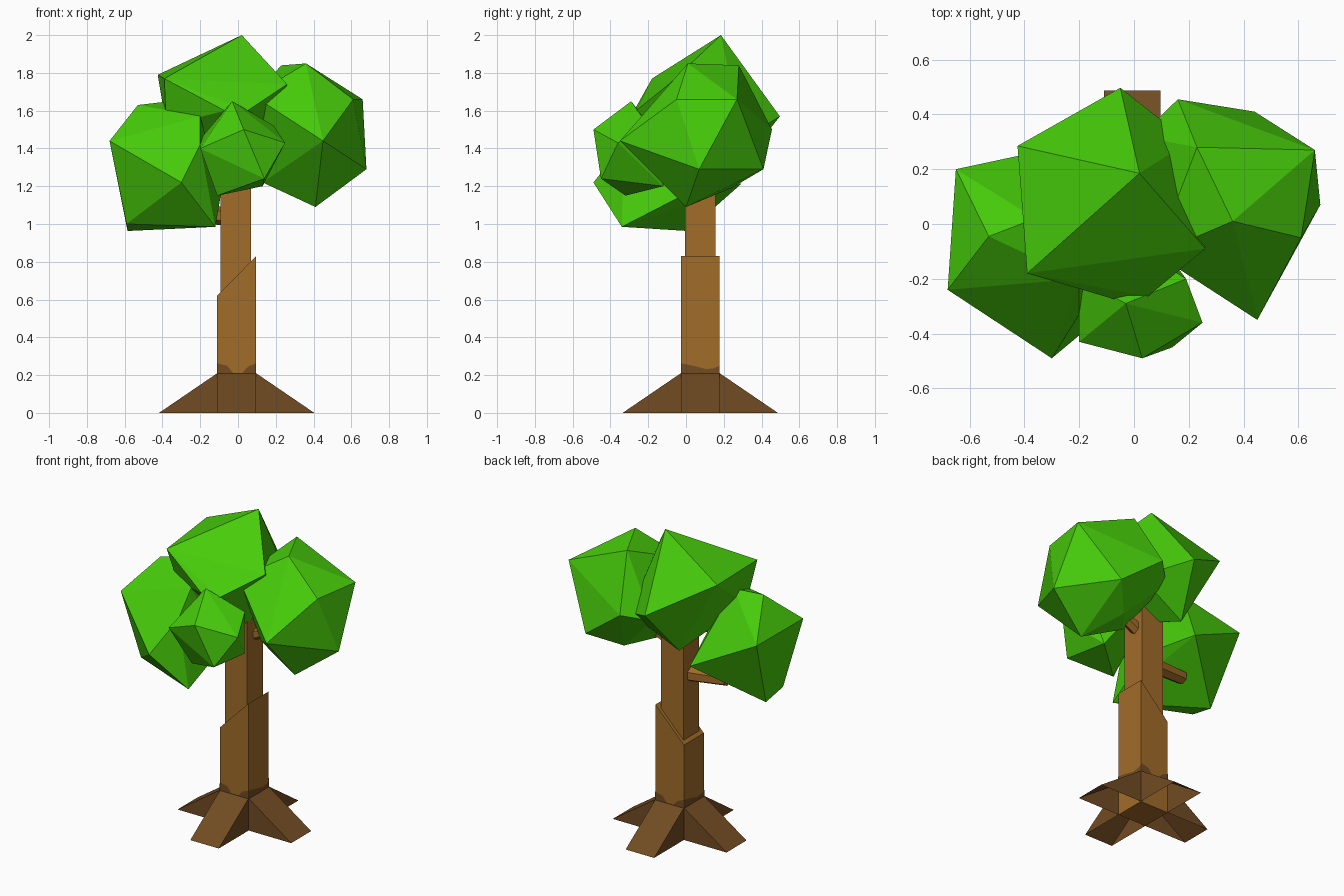
import bpy, bmesh, math
from mathutils import Vector, Matrix

if "Cube" in bpy.data.objects:
    bpy.data.objects.remove(bpy.data.objects["Cube"])


def material(name, rgb):
    m = bpy.data.materials.new(name)
    m.diffuse_color = (*rgb, 1)
    m.use_nodes = True
    m.node_tree.nodes["Principled BSDF"].inputs["Base Color"].default_value = m.diffuse_color
    return m


LEAF = material("leaf green", (0.062, 0.60, 0.003))
BARK = material("bark brown", (0.36, 0.150, 0.022))
ROOT = material("root brown", (0.165, 0.070, 0.016))

CX, CY, H = -0.007, 0.0755, 0.103   # trunk axis and half width


def finish(name, bm, mat):
    bmesh.ops.recalc_face_normals(bm, faces=bm.faces)
    me = bpy.data.meshes.new(name)
    bm.to_mesh(me)
    bm.free()
    me.materials.append(mat)
    ob = bpy.data.objects.new(name, me)
    bpy.context.collection.objects.link(ob)
    return ob


def post(name, cx, cy, half, z0, z_left, z_right, mat):
    """Square post whose top slopes from the left side to the right side."""
    bm = bmesh.new()
    bmesh.ops.create_cube(bm, size=2)
    for v in bm.verts:
        top = z_right if v.co.x > 0 else z_left
        v.co = (cx + half * v.co.x, cy + half * v.co.y, top if v.co.z > 0 else z0)
    finish(name, bm, mat)


def branch(name, start, end, r, mat):
    """Hexagonal limb between two points."""
    a, b = Vector(start), Vector(end)
    bm = bmesh.new()
    rot = (b - a).to_track_quat('Z', 'Y').to_matrix().to_4x4()
    bmesh.ops.create_cone(bm, cap_ends=True, segments=6, radius1=r, radius2=r * 0.85,
                          depth=(b - a).length, matrix=Matrix.Translation((a + b) / 2) @ rot)
    finish(name, bm, mat)


def clump(name, corners):
    """Faceted leaf clump: the hull of a few corner points."""
    bm = bmesh.new()
    for c in corners:
        bm.verts.new(c)
    bmesh.ops.convex_hull(bm, input=bm.verts)
    loose = [v for v in bm.verts if not v.link_faces]
    bmesh.ops.delete(bm, geom=loose, context='VERTS')
    finish(name, bm, LEAF)


# Trunk: wide lower part with slanted top, narrower upper part
post("lower_trunk", CX, CY, H, 0.0, 0.62, 0.83, BARK)
post("upper_trunk", -0.011, 0.076, 0.081, 0.5, 1.5, 1.5, BARK)

# Branches reaching into the side clumps
branch("left_branch", (-0.05, 0.08, 1.04), (-0.33, 0.05, 1.06), 0.05, BARK)
branch("right_branch", (0.03, 0.09, 1.22), (0.28, 0.09, 1.34), 0.04, BARK)

# Four wedge roots, open underneath, with a thin ragged collar on each trunk side
COLLARS = [[(-H, 0.262), (-0.05, 0.25), (-0.02, 0.212), (0.03, 0.212), (0.06, 0.245), (H, 0.262)],
           [(-H, 0.262), (-0.04, 0.25), (0.03, 0.232), (0.07, 0.235), (H, 0.25)]]
for i, side in enumerate(("front", "right", "back", "left")):
    turn = Matrix.Translation((CX, CY, 0)) @ Matrix.Rotation(i * math.pi / 2, 4, 'Z')
    bm = bmesh.new()
    v = [bm.verts.new(turn @ Vector(p)) for p in (
        (-H, -H, 0), (H, -H, 0), (-H, -H, 0.21), (H, -H, 0.21), (-H, -0.411, 0), (H, -0.411, 0))]
    for f in ((2, 3, 5, 4), (0, 2, 4), (1, 5, 3)):
        bm.faces.new([v[k] for k in f])
    finish(side + "_root", bm, ROOT)

    bm = bmesh.new()
    outline = [(-H, 0.2), *COLLARS[i % 2], (H, 0.2)]
    bm.faces.new([bm.verts.new(turn @ Vector((x, -H - 0.003, z))) for x, z in outline])
    finish(side + "_root_collar", bm, ROOT)

# Leaf clumps
clump("top_leaves", [
    (0.02, 0.185, 2.0), (-0.425, 0.285, 1.79), (-0.39, -0.18, 1.77), (0.26, -0.09, 1.74),
    (-0.05, 0.497, 1.57), (-0.07, -0.275, 1.60), (0.05, -0.265, 1.60), (0.20, 0.30, 1.45),
    (-0.14, 0.27, 1.28), (-0.38, -0.08, 1.52), (0.05, -0.03, 1.33)])
clump("right_leaves", [
    (0.36, 0.01, 1.85), (0.23, 0.28, 1.84), (0.66, 0.27, 1.66), (0.61, -0.05, 1.66),
    (0.45, -0.35, 1.44), (0.68, 0.07, 1.29), (0.41, 0.0, 1.09), (0.44, 0.41, 1.29),
    (0.16, 0.455, 1.50), (0.13, 0.05, 1.22), (0.08, -0.11, 1.68), (0.02, 0.32, 1.45),
    (0.28, 0.24, 1.19)])
clump("left_leaves", [
    (-0.53, -0.045, 1.63), (-0.36, 0.02, 1.65), (-0.65, 0.20, 1.42), (-0.68, -0.24, 1.44),
    (-0.30, -0.49, 1.22), (-0.585, 0.01, 0.963), (-0.59, -0.16, 1.0), (-0.12, -0.34, 0.985),
    (-0.20, -0.33, 1.42), (-0.20, -0.20, 1.57), (-0.23, 0.29, 1.21), (-0.09, 0.0, 1.16)])
clump("front_leaves", [
    (-0.03, -0.29, 1.65), (0.03, -0.49, 1.50), (0.25, -0.36, 1.43), (-0.20, -0.43, 1.40),
    (0.14, -0.45, 1.24), (-0.11, -0.32, 1.15), (0.19, -0.20, 1.52), (-0.20, -0.20, 1.45),
    (0.13, -0.12, 1.20), (0.0, -0.08, 1.38)])
